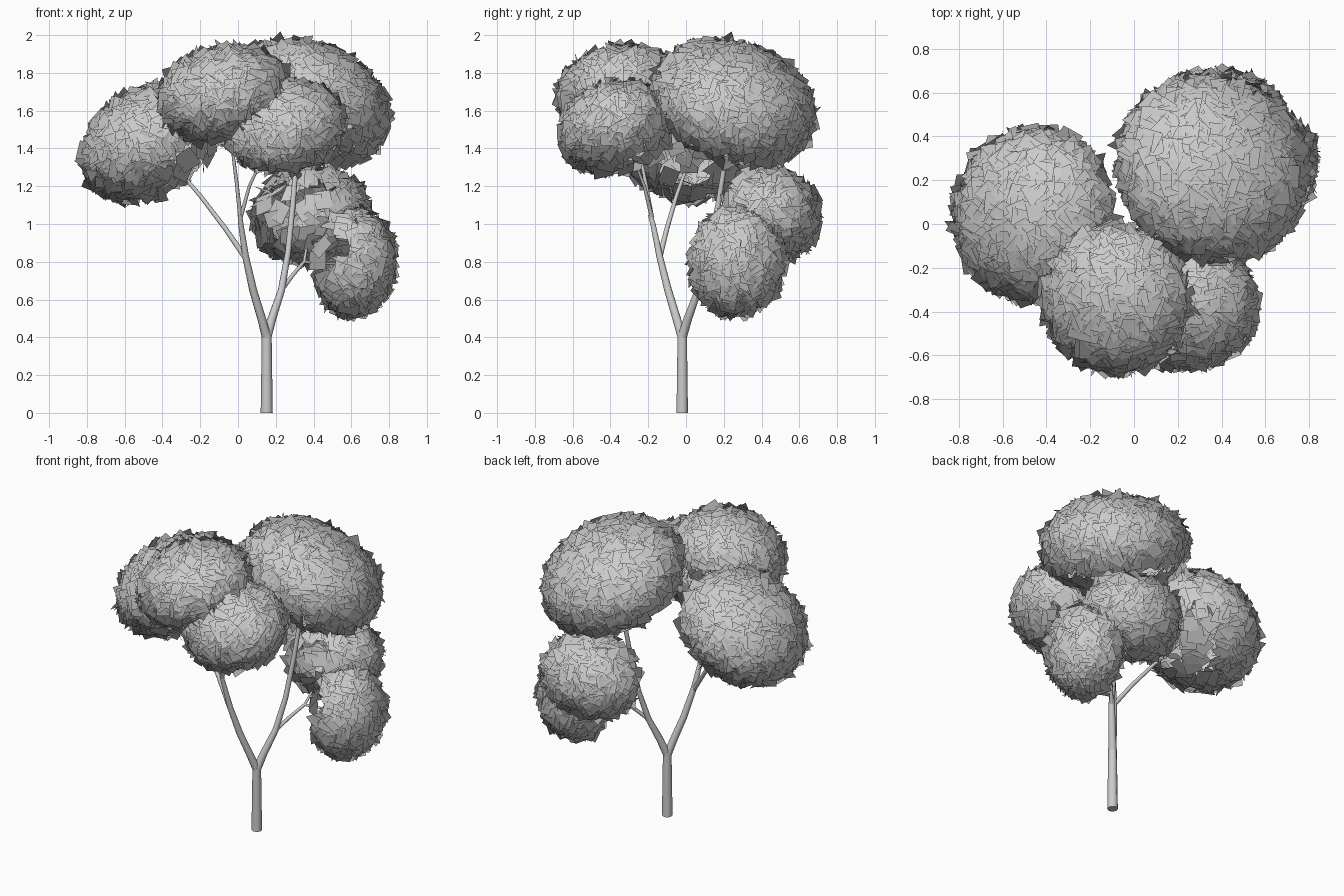
import bpy, math, random
from mathutils import Vector, Matrix

if "Cube" in bpy.data.objects:
    bpy.data.objects.remove(bpy.data.objects["Cube"])

random.seed(7)
CROWN = Vector((.12, 0, 1.15))


def limb(name, points):
    """Tapered round limb through (x, y, z, radius) points."""
    cu = bpy.data.curves.new(name, 'CURVE')
    cu.dimensions = '3D'
    cu.bevel_depth = 1.0
    cu.bevel_resolution = 3
    cu.use_fill_caps = True
    sp = cu.splines.new('POLY')
    sp.points.add(len(points) - 1)
    for p, (x, y, z, r) in zip(sp.points, points):
        p.co = (x, y, z, 1)
        p.radius = r
    sp.use_smooth = True
    ob = bpy.data.objects.new(name, cu)
    bpy.context.collection.objects.link(ob)


def leaf_clump(name, centre, radii, axis, count):
    """Shell of square leaf cards over an ellipsoid whose short axis follows `axis`."""
    turn = Vector((0, 0, 1)).rotation_difference(Vector(axis)).to_matrix()
    c, r = Vector(centre), Vector(radii)
    outward = (c - CROWN).normalized()
    verts, faces, normals = [], [], []
    golden = math.pi * (3 - math.sqrt(5))
    for i in range(count):
        # even spread of directions on a sphere
        z = 1 - 2 * (i + 0.5) / count
        a = i * golden + random.uniform(-0.15, 0.15)
        s = math.sqrt(1 - z * z)
        d = Vector((s * math.cos(a), s * math.sin(a), z))
        p = c + turn @ (d * r) * random.uniform(0.97, 1.01)
        n = (turn @ Vector(d[k] / r[k] for k in range(3))).normalized()
        # the side facing the middle of the crown is sparse
        if n.dot(outward) < -0.5 and random.random() < 0.75:
            continue
        # loosely tangent card with a strong random lean
        lean = (n + Vector([random.gauss(0, 0.45) for _ in range(3)])).normalized()
        u = lean.orthogonal().normalized()
        u.rotate(Matrix.Rotation(random.uniform(0, 2 * math.pi), 3, lean))
        v = lean.cross(u)
        h = random.uniform(0.044, 0.054)
        b = len(verts)
        for su, sv in ((-1, -1), (1, -1), (1, 1), (-1, 1)):
            verts.append(p + u * su * h + v * sv * h)
            normals.append(n)
        faces.append((b, b + 1, b + 2, b + 3))
    me = bpy.data.meshes.new(name)
    me.from_pydata(verts, [], faces)
    me.polygons.foreach_set('use_smooth', [True] * len(faces))
    # shade the cards like one rounded crown
    me.normals_split_custom_set_from_vertices(normals)
    ob = bpy.data.objects.new(name, me)
    bpy.context.collection.objects.link(ob)


# trunk and its two main forks
limb('trunk', [(.152, -.02, 0, .032), (.152, -.02, .2, .029), (.152, -.02, .42, .026)])
limb('left_fork', [(.152, -.02, .40, .025), (.125, -.05, .5, .023), (.08, -.095, .65, .021),
                   (.04, -.14, .83, .018), (.015, -.175, 1.0, .014), (.01, -.19, 1.05, .012)])
limb('right_fork', [(.152, -.02, .40, .025), (.18, .01, .5, .023), (.23, .065, .65, .019),
                    (.265, .12, .85, .016), (.29, .17, 1.1, .015), (.31, .21, 1.35, .013),
                    (.35, .25, 1.55, .008)])

# thinner branches reaching into the clumps
limb('left_branch', [(.04, -.14, .82, .015), (-.07, -.10, .98, .013), (-.2, -.05, 1.15, .011),
                     (-.32, 0, 1.29, .009), (-.43, .03, 1.42, .005)])
limb('upper_branch', [(.013, -.18, 1.03, .012), (-.005, -.21, 1.2, .010), (-.03, -.25, 1.4, .008),
                      (-.07, -.3, 1.62, .005)])
limb('front_branch', [(.013, -.18, 1.03, .011), (.06, -.22, 1.2, .009), (.13, -.28, 1.35, .007),
                      (.22, -.34, 1.47, .005)])
limb('side_branch', [(.23, .065, .65, .013), (.29, .13, .73, .011), (.35, .2, .8, .009)])
limb('low_twig', [(.35, .2, .8, .008), (.42, .23, .79, .007), (.57, .27, .79, .004)])
limb('back_twig', [(.35, .2, .8, .008), (.37, .31, .92, .006), (.38, .42, 1.04, .004)])

# leaf clumps: centre, radii, short axis, number of cards
leaf_clump('left_leaves', (-.45, .04, 1.44), (.38, .38, .27), (-.5, 0, .87), 1000)
leaf_clump('top_leaves', (-.08, -.34, 1.69), (.325, .32, .23), (-.26, -.15, .95), 850)
leaf_clump('front_leaves', (.24, -.37, 1.51), (.30, .28, .22), (-.15, -.3, .9), 750)
leaf_clump('back_leaves', (.36, .25, 1.635), (.43, .42, .29), (.3, .3, .88), 1200)
leaf_clump('low_back_leaves', (.38, .44, 1.05), (.29, .25, .23), (-.1, .4, .9), 650)
leaf_clump('low_side_leaves', (.61, .27, .80), (.20, .23, .27), (0, 0, 1), 600)
